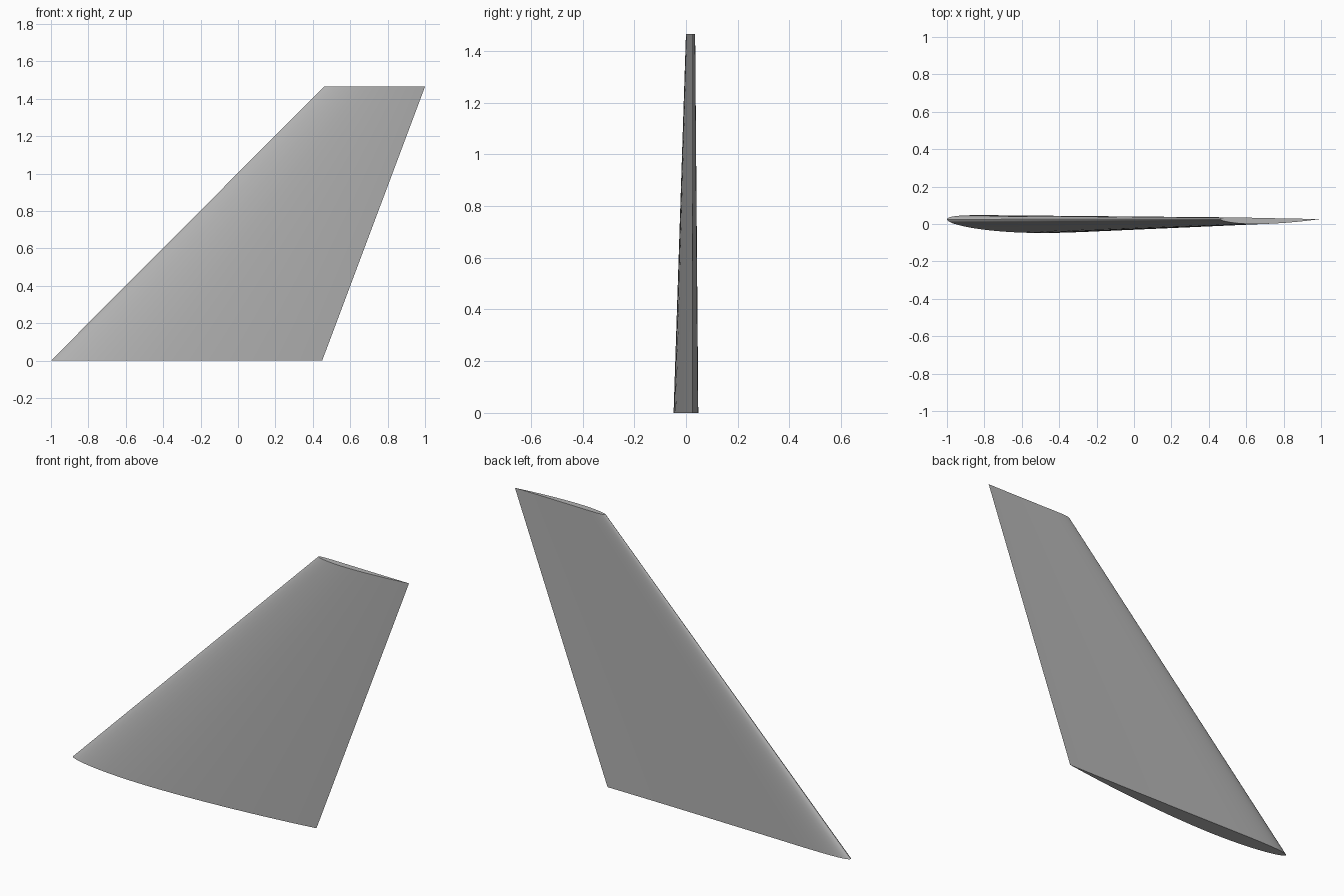
import bpy
import bmesh
import math

cube = bpy.data.objects.get("Cube")
if cube:
    bpy.data.objects.remove(cube)

THICKNESS, CAMBER, CAMBER_POS = 0.062, 0.02, 0.4
STEPS = 30


def surface(t, side):
    """Offset from the chord line of one side of a cambered airfoil."""
    half = 5 * THICKNESS * (0.2969 * math.sqrt(t) - 0.126 * t - 0.3516 * t**2
                            + 0.2843 * t**3 - 0.1036 * t**4)
    p = CAMBER_POS
    if t < p:
        mean = CAMBER / p**2 * (2 * p * t - t * t)
    else:
        mean = CAMBER / (1 - p)**2 * (1 - 2 * p + 2 * p * t - t * t)
    return mean + side * half


def section(bm, lead, trail, y, z):
    """One airfoil ring: bulged front side, nose, flatter back side."""
    chord = trail - lead
    stations = [(1 - math.cos(math.pi * i / STEPS)) / 2 for i in range(STEPS + 1)]
    outline = [(t, 1) for t in reversed(stations)] + [(t, -1) for t in stations[1:-1]]
    return [bm.verts.new((lead + t * chord, y - surface(t, s) * chord, z))
            for t, s in outline]


# Swept, tapered fin lofted between root and tip sections
bm = bmesh.new()
root = section(bm, -1.0, 0.45, 0.025, 0.0)
tip = section(bm, 0.46, 1.0, 0.027, 1.465)
count = len(root)
for i in range(count):
    j = (i + 1) % count
    bm.faces.new((root[i], root[j], tip[j], tip[i]))
bm.faces.new(root)
bm.faces.new(tip)
bmesh.ops.recalc_face_normals(bm, faces=bm.faces)
mesh = bpy.data.meshes.new("swept_fin")
bm.to_mesh(mesh)
bm.free()

fin = bpy.data.objects.new("swept_fin", mesh)
bpy.context.collection.objects.link(fin)

# Plain grey finish
grey = bpy.data.materials.new("light_grey")
grey.use_nodes = True
colour = (0.45, 0.45, 0.45, 1)
grey.diffuse_color = colour
grey.node_tree.nodes["Principled BSDF"].inputs["Base Color"].default_value = colour
mesh.materials.append(grey)

# Smooth skin with crisp end caps and trailing edge
bpy.context.view_layer.objects.active = fin
fin.select_set(True)
bpy.ops.object.shade_smooth_by_angle(angle=math.radians(40))
